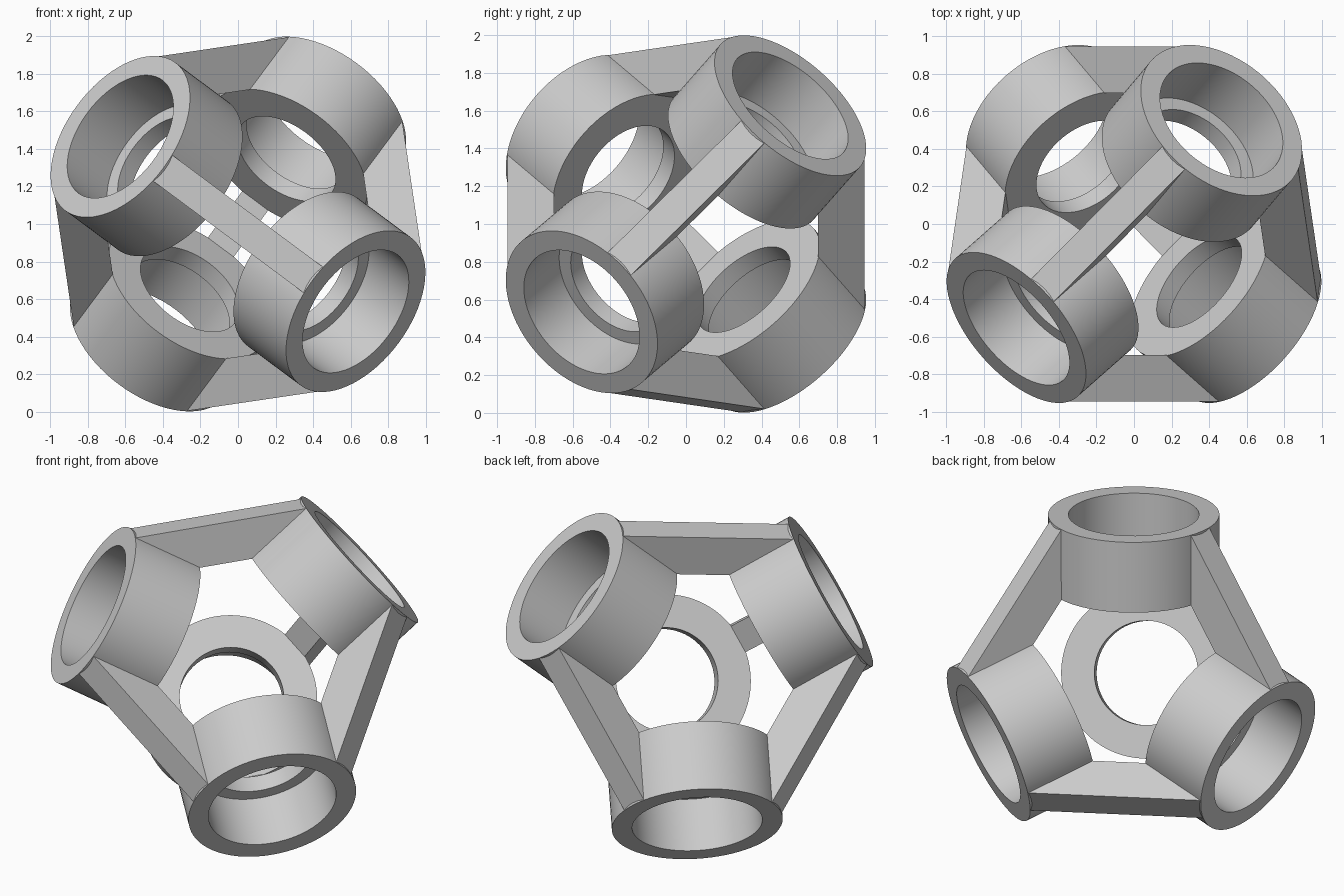
import bpy, bmesh, math
from itertools import combinations
from mathutils import Vector

cube = bpy.data.objects.get("Cube")
if cube:
    bpy.data.objects.remove(cube, do_unlink=True)

CENTRE = Vector((0, 0, 1))
TWIST = math.radians(8.4)      # turn of the whole frame about y
OUTER, BORE, HOLE = 0.492, 0.375, 0.30
NEAR, LIP, FAR = 0.53, 0.633, 0.957   # distances from the centre along a socket
RIB_HALF = 0.086
SIDES = 72

grey = bpy.data.materials.new("plain grey")
grey.use_nodes = True
grey.diffuse_color = (0.6, 0.6, 0.6, 1)
grey.node_tree.nodes["Principled BSDF"].inputs["Base Color"].default_value = (0.6, 0.6, 0.6, 1)


def finish(name, bm, smooth=False):
    bmesh.ops.recalc_face_normals(bm, faces=bm.faces)
    mesh = bpy.data.meshes.new(name)
    bm.to_mesh(mesh)
    bm.free()
    mesh.materials.append(grey)
    obj = bpy.data.objects.new(name, mesh)
    bpy.context.collection.objects.link(obj)
    obj.location = CENTRE
    if smooth:
        bpy.ops.object.select_all(action='DESELECT')
        obj.select_set(True)
        bpy.context.view_layer.objects.active = obj
        bpy.ops.object.shade_smooth_by_angle(angle=math.radians(30))


def socket(name, axis):
    """Tube with an inner lip, turned from a closed profile."""
    side = axis.orthogonal().normalized()
    up = axis.cross(side)
    profile = [(NEAR, HOLE), (NEAR, OUTER), (FAR, OUTER),
               (FAR, BORE), (LIP, BORE), (LIP, HOLE)]
    bm = bmesh.new()
    rings = []
    for i in range(SIDES):
        a = math.tau * i / SIDES
        out = side * math.cos(a) + up * math.sin(a)
        rings.append([bm.verts.new(axis * d + out * r) for d, r in profile])
    n = len(profile)
    for i in range(SIDES):
        p, q = rings[i], rings[(i + 1) % SIDES]
        for j in range(n):
            k = (j + 1) % n
            bm.faces.new((p[j], p[k], q[k], q[j]))
    finish(name, bm, True)


def rib(name, a, b):
    """Flat web joining the facing sides of two sockets."""
    def edge(axis, other):
        toward = (other - axis * other.dot(axis)).normalized()
        return [axis * d + toward * (OUTER - 0.01) for d in (NEAR, FAR)]
    (a_in, a_out), (b_in, b_out) = edge(a, b), edge(b, a)
    offset = a.cross(b).normalized() * RIB_HALF
    bm = bmesh.new()
    face = bm.faces.new([bm.verts.new(p - offset) for p in (a_in, a_out, b_out, b_in)])
    grown = bmesh.ops.extrude_face_region(bm, geom=[face], use_keep_orig=True)
    moved = [v for v in grown["geom"] if isinstance(v, bmesh.types.BMVert)]
    bmesh.ops.translate(bm, verts=moved, vec=offset * 2)
    finish(name, bm)


# Four directions of a regular tetrahedron
flat, depth = math.sqrt(2 / 3), math.sqrt(1 / 3)
axes = {}
for label, degrees, y in (("front_right", 135, -depth), ("back_left", 45, depth),
                          ("front_left", 315, -depth), ("back_right", 225, depth)):
    t = math.radians(degrees) + TWIST
    axes[label] = Vector((flat * math.cos(t), y, flat * math.sin(t)))

for label, axis in axes.items():
    socket(label + "_socket", axis)
for m, n in combinations(axes, 2):
    rib(f"rib_{m}_to_{n}", axes[m], axes[n])
